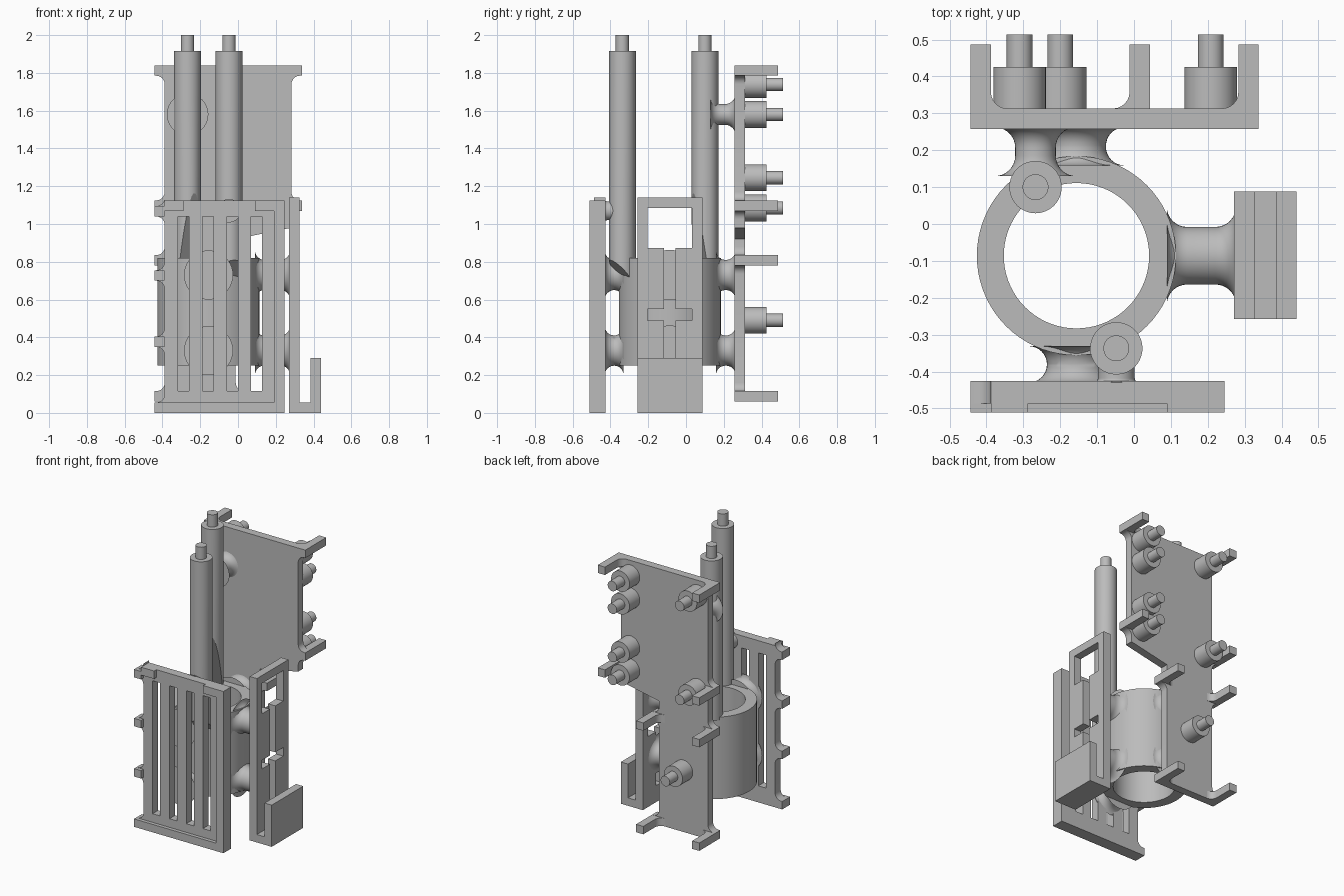
import bpy, bmesh, math
from mathutils import Vector

if "Cube" in bpy.data.objects:
    bpy.data.objects.remove(bpy.data.objects["Cube"], do_unlink=True)

grey = bpy.data.materials.new("plain_grey")
grey.use_nodes = True
GREY = (0.5, 0.5, 0.5, 1)
grey.diffuse_color = GREY
grey.node_tree.nodes["Principled BSDF"].inputs["Base Color"].default_value = GREY

R = 0.045      # fillet radius
W = 0.055      # tab width and sheet thickness
CX, CY = -0.156, -0.086   # collar axis


def finish(name, bm):
    bmesh.ops.recalc_face_normals(bm, faces=bm.faces)
    mesh = bpy.data.meshes.new(name)
    bm.to_mesh(mesh)
    bm.free()
    mesh.materials.append(grey)
    obj = bpy.data.objects.new(name, mesh)
    bpy.context.collection.objects.link(obj)
    bpy.ops.object.select_all(action='DESELECT')
    obj.select_set(True)
    bpy.context.view_layer.objects.active = obj
    bpy.ops.object.shade_smooth_by_angle(angle=math.radians(35))
    return obj


def sheet(name, loops, d0, d1, axis):
    """Extrude outlines (first outer, others holes) along an axis from d0 to d1."""
    place = {'x': lambda u, v: (d0, u, v), 'y': lambda u, v: (u, d0, v),
             'z': lambda u, v: (u, v, d0)}[axis]
    bm = bmesh.new()
    edges = []
    for loop in loops:
        vs = [bm.verts.new(place(u, v)) for u, v in loop]
        edges += [bm.edges.new((vs[i - 1], vs[i])) for i in range(len(vs))]
    bmesh.ops.triangle_fill(bm, edges=edges, use_beauty=True)
    out = bmesh.ops.extrude_face_region(bm, geom=bm.faces[:])
    step = Vector([(d1 - d0) * (axis == a) for a in 'xyz'])
    bmesh.ops.translate(bm, vec=step, verts=[g for g in out['geom'] if isinstance(g, bmesh.types.BMVert)])
    return finish(name, bm)


def rect(u0, u1, v0, v1):
    return [(u0, v0), (u1, v0), (u1, v1), (u0, v1)]


def box(name, x0, x1, y0, y1, z0, z1):
    return sheet(name, [rect(x0, x1, y0, y1)], z0, z1, 'z')


def circle(r, n=72):
    return [(CX + r * math.cos(math.tau * i / n), CY + r * math.sin(math.tau * i / n)) for i in range(n)]


def lathe(name, start, end, profile, n=40):
    """Revolve (distance, radius) pairs around the line from start to end."""
    start, end = Vector(start), Vector(end)
    turn = (end - start).to_track_quat('Z', 'Y')
    bm = bmesh.new()
    rings = [[bm.verts.new(start + turn @ Vector((r * math.cos(math.tau * i / n),
              r * math.sin(math.tau * i / n), d))) for i in range(n)] for d, r in profile]
    for a, b in zip(rings, rings[1:]):
        for i in range(n):
            bm.faces.new((a[i - 1], a[i], b[i], b[i - 1]))
    bm.faces.new(rings[0])
    bm.faces.new(rings[-1])
    return finish(name, bm)


def strut(name, start, end, neck, flare):
    """Round strut with a filleted flare at each end."""
    length = (Vector(end) - Vector(start)).length
    f = min(flare, length / 2)
    arc = [(f * (1 - math.cos(a)), neck + flare * (1 - math.sin(a)))
           for a in [math.pi / 2 * i / 8 for i in range(9)]]
    profile = arc + [(length - d, r) for d, r in reversed(arc)]
    return lathe(name, start, end, profile)


def stepped_pin(name, start, direction, l1, l2):
    d = Vector(direction)
    s = Vector(start)
    return lathe(name, s, s + d * l2, [(0, 0.071), (l1, 0.071), (l1, 0.035), (l2, 0.035)])


def tabbed_edge(x, s, tabs, lo, hi):
    """Vertical edge going up, with filleted tabs sticking out on side s."""
    pts = [] if tabs[0][0] == lo else [(x, lo)]
    quarter = [math.pi / 2 * i / 6 for i in range(7)]
    for z0, z1 in tabs:
        if z0 > lo:
            pts += [(x + s * R * (1 - math.cos(a)), z0 - R + R * math.sin(a)) for a in quarter]
        pts += [(x + s * W, z0), (x + s * W, z1)]
        if z1 < hi:
            pts += [(x + s * R * (1 - math.sin(a)), z1 + R - R * math.cos(a)) for a in quarter]
    return pts if tabs[-1][1] == hi else pts + [(x, hi)]


# Central collar
sheet("collar", [circle(0.27), circle(0.197)], 0.25, 0.82, 'z')

# Back sheet: wide on top, narrow below, with a slanted step
LOW, MID, UP, TOP = [(z, z + W) for z in (0.06, 0.78, 1.07, 1.785)]
XL, XM, XR = -0.388, -0.012, 0.283
outline = tabbed_edge(XM, 1, [LOW, MID], 0.06, 0.92)
outline += tabbed_edge(XR, 1, [UP, TOP], 0.98, TOP[1])
outline += reversed(tabbed_edge(XL, -1, [LOW, MID, UP, TOP], 0.06, TOP[1]))
sheet("back_plate", [outline], 0.257, 0.313, 'y')

# Arms reaching back from every tab
for x, s, levels in ((XL, -1, (LOW, MID, UP, TOP)), (XM, 1, (LOW, MID)), (XR, 1, (UP, TOP))):
    bend = [(x - s * R * (1 - math.cos(a)), 0.313 + R * (1 - math.sin(a)))
            for a in [math.pi / 2 * i / 6 for i in range(7)]]
    arm = [(x + s * W, 0.3), (x + s * W, 0.487), (x, 0.487)] + bend + [(x - s * R, 0.3)]
    for z0, z1 in levels:
        sheet("back_arm", [arm], z0, z1, 'z')

# Stepped pegs on the back sheet
for x, heights in ((0.208, (1.738, 1.58, 1.245, 1.085)), (-0.31, (1.738, 1.085)), (-0.2, (0.49,))):
    for z in heights:
        stepped_pin("back_peg", (x, 0.305, z), (0, 1, 0), 0.12, 0.209)

# Front grille with four slots
front_tabs = [(z, z + W) for z in (0, 0.35, 0.7, 1.04)]
outline = [(0.245, 0), (0.245, 1.125)]
outline += reversed(tabbed_edge(XL, -1, front_tabs, 0, 1.125))
slots = [rect(x, x + 0.058, 0.115, 1.04) for x in (-0.317, -0.187, -0.058, 0.07)]
sheet("front_grille", [outline] + slots, -0.486, -0.425, 'y')

# Raised rim on the front face
FY = (-0.511, -0.486)
box("front_rim_bottom", XL - W, 0.245, *FY, 0, W)
box("front_rim_right", 0.19, 0.245, *FY, W, 1.125)
box("front_rim_top_right", 0.09, 0.19, *FY, 1.07, 1.125)
box("front_rim_top_left", XL, -0.288, *FY, 1.07, 1.125)
for z0, z1 in front_tabs[1:]:
    box("front_tab_rim", XL - W, XL, *FY, z0, z1)

# Left side bracket with window, cross-shaped slot and hook
half = [(0.118, 1.085), (0.118, 0.873), (0.03, 0.873), (0.03, 0.55), (0.118, 0.55),
        (0.118, 0.49), (0.03, 0.49), (0.03, 0.115)]
hole = [(CY + u, v) for u, v in half] + [(CY - u, v) for u, v in reversed(half)]
SY = (-0.258, 0.088)
sheet("side_bracket", [rect(*SY, 0, 1.14), hole], 0.271, 0.326, 'x')
box("side_hook_floor", 0.326, 0.385, *SY, 0, W)
box("side_hook_lip", 0.385, 0.44, *SY, 0, 0.29)

# Filleted struts from the collar to each sheet
for z in (0.33, 0.73):
    strut("front_strut", (CX, CY - 0.245, z), (CX, -0.43, z), 0.08, 0.05)
    strut("back_strut", (CX, CY + 0.245, z), (CX, 0.262, z), 0.08, 0.05)
    strut("side_strut", (CX + 0.245, CY, z), (0.276, CY, z), 0.078, 0.055)

# Tall posts with bottoms trimmed to the collar
BACK, FRONT = (-0.267, 0.1), (-0.048, -0.337)
for name, (x, y), foot in (("back_post", BACK, lambda r: 0.8 + 6.7 * max(0, 0.2 - r)),
                           ("front_post", FRONT, lambda r: 0.66 + 1.2 * max(0, r - 0.22))):
    post = stepped_pin(name, (x, y, 0.5), (0, 0, 1), 1.415, 1.5)
    for v in post.data.vertices:
        if v.co.z < 0.6:
            v.co.z = foot(math.hypot(v.co.x - CX, v.co.y - CY))

# Struts tying the posts to the sheets
strut("back_post_strut", (BACK[0], 0.13, 1.58), (BACK[0], 0.262, 1.58), 0.055, 0.055)
strut("front_post_strut", (FRONT[0], -0.37, 1.07), (FRONT[0], -0.43, 1.07), 0.05, 0.012)
